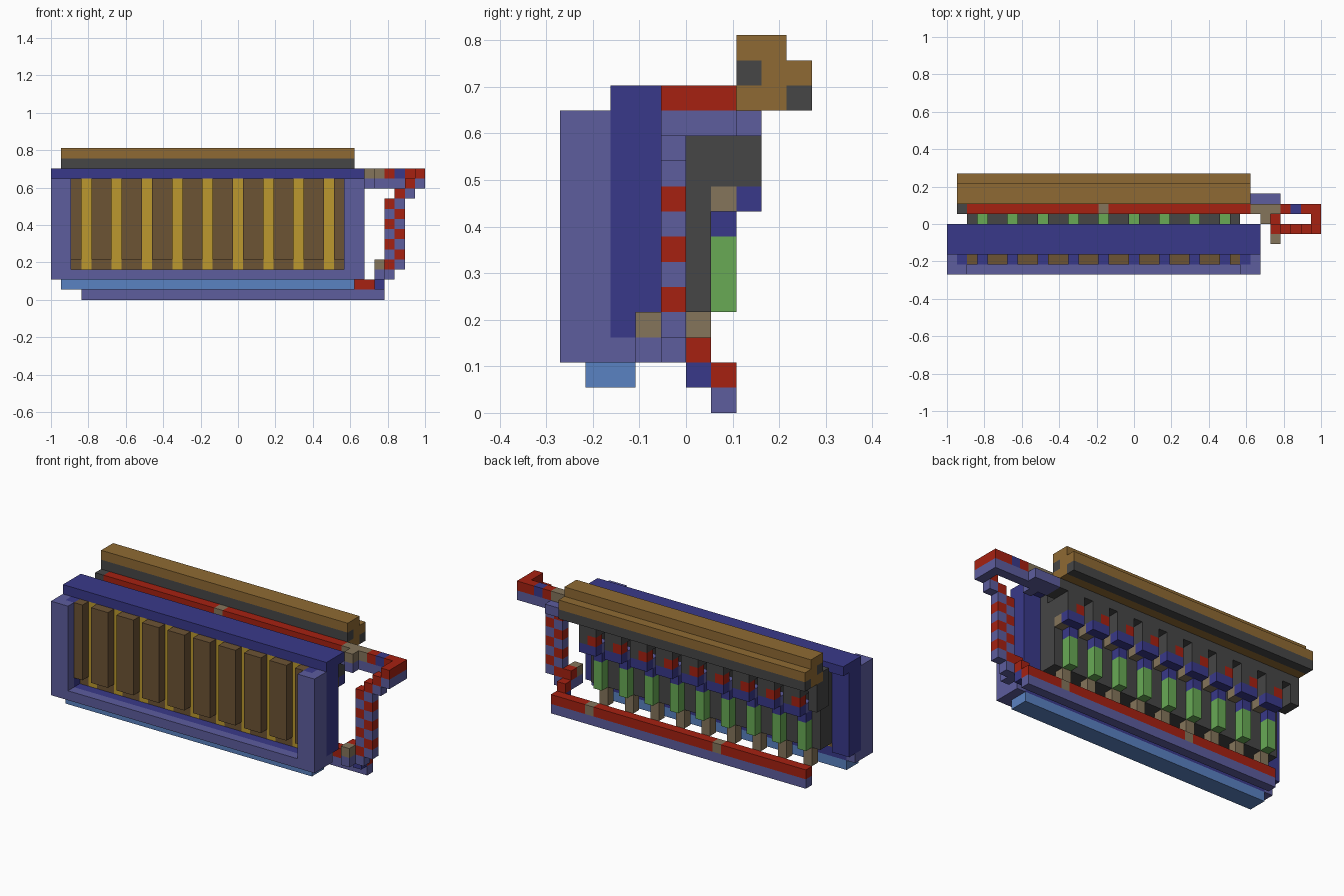
import bpy
import bmesh
from mathutils import Matrix, Vector

default_cube = bpy.data.objects.get("Cube")
if default_cube:
    bpy.data.objects.remove(default_cube, do_unlink=True)

CELL = 2 / 37
ORIGIN = Vector((-1, -5 * CELL, 0))


def linear(channel):
    value = channel / 255
    return value / 12.92 if value <= 0.04045 else ((value + 0.055) / 1.055) ** 2.4


def make_material(name, red, green, blue):
    colour = (linear(red), linear(green), linear(blue), 1)
    material = bpy.data.materials.new(name)
    material.use_nodes = True
    material.diffuse_color = colour
    shader = material.node_tree.nodes["Principled BSDF"]
    shader.inputs["Base Color"].default_value = colour
    shader.inputs["Roughness"].default_value = 0.9
    return material


slate = make_material("slate", 93, 93, 158)
navy = make_material("navy", 57, 57, 138)
red = make_material("red", 166, 33, 17)
ochre = make_material("ochre", 143, 106, 51)
grey = make_material("grey", 70, 70, 70)
taupe = make_material("taupe", 133, 117, 91)
green = make_material("green", 104, 170, 85)
sky = make_material("sky blue", 90, 130, 194)
brown = make_material("dark brown", 108, 83, 52)
gold = make_material("gold", 188, 153, 46)


def span(value):
    return value if isinstance(value, tuple) else (value, value)


def part(name, material, *boxes):
    """One object made of boxes; each box gives inclusive cell spans in x, y, z."""
    bm = bmesh.new()
    for box in boxes:
        spans = [span(value) for value in box]
        low = Vector([s[0] for s in spans])
        high = Vector([s[1] + 1 for s in spans])
        centre = ORIGIN + (low + high) * CELL / 2
        size = (high - low) * CELL
        bmesh.ops.create_cube(bm, size=1, matrix=Matrix.Translation(centre) @ Matrix.Diagonal((*size, 1)))
    mesh = bpy.data.meshes.new(name)
    bm.to_mesh(mesh)
    bm.free()
    mesh.materials.append(material)
    obj = bpy.data.objects.new(name, mesh)
    bpy.context.collection.objects.link(obj)
    return obj


slots = range(3, 28, 3)           # narrow bays
wide = range(4, 26, 3)            # first cell of each wide bay
bays = [2] + [(i, i + 1) for i in wide] + [28]

# Front frame, roof and walls
part("frame_posts", slate,
     ((0, 1), 0, (3, 11)), (0, 1, (3, 11)),
     ((29, 30), 0, (3, 11)), (30, 1, (3, 11)))
part("frame_sill", slate, ((0, 30), 0, 2), (0, (1, 2), 2), (30, (1, 2), 2))
part("floor", navy, ((1, 29), (1, 2), 2))
part("roof", navy, ((0, 30), (2, 4), 12))
part("side_walls", navy,
     ((0, 1), (2, 3), (3, 11)), ((29, 30), (2, 3), (3, 11)),
     (1, 1, (3, 11)), (29, 1, (3, 11)))
part("front_rail", sky, ((1, 29), (1, 2), 1))

# Storage bays behind the frame
part("bay_panels", brown, *[(i, 1, (4, 11)) for i in bays])
part("bay_feet", brown, *[(i, 2, (3, 11)) for i in bays])
part("bay_strips", gold, *[(i, 2, (3, 11)) for i in slots])

# Rear feeding columns
part("bay_backs", grey, ((2, 28), (3, 4), (4, 11)))
part("feed_columns", grey, *[(i, 5, (4, 10)) for i in bays])
part("green_posts", green, *[(i, (5, 6), (4, 6)) for i in slots])
part("post_feet", taupe, *[(i, 5, (2, 3)) for i in slots])

# Stepped blocks above each green post
part("post_caps", navy,
     *[(i, 6, 7) for i in slots],
     *[((i, i + 1), 7, 8) for i in slots])
part("cap_blocks", slate, *[(i, 6, 8) for i in slots])
part("cap_joints", taupe, *[(i + 1, 6, 8) for i in slots])
part("signal_blocks", red, *[(i, 7, 9) for i in slots])

# Toothed band under the top beam
part("tooth_band", grey,
     ((1, 29), (6, 7), 11),
     *[((i, i + 1), (6, 7), 10) for i in slots],
     *[(i + 1, (6, 7), 9) for i in slots],
     (1, (6, 7), (9, 10)))

# Top beam with its grey channels
part("top_beam", ochre,
     ((1, 29), (7, 8), 14), ((1, 29), (8, 9), 13), ((1, 29), (7, 8), 12))
part("beam_channels", grey, ((1, 29), 7, 13), ((1, 29), 9, 12), (1, 6, 12))
part("upper_line", red, ((2, 14), 6, 12), ((16, 29), 6, 12))
part("upper_line_joint", taupe, (15, 6, 12))

# Low rear rail
part("lower_rail", slate, ((3, 32), 6, 0))
part("lower_line", red,
     ((3, 12), 6, 1), ((14, 27), 6, 1), ((29, 32), 6, 1))
part("lower_line_joints", taupe, (13, 6, 1), (28, 6, 1))

# Link from the low rail to the tower
part("link_base", navy, (32, 5, 1))
part("link_line", red, (32, 5, 2), (32, 4, 3))
part("link_blocks", slate, (32, (3, 4), 2))
part("link_joint", taupe, (32, 3, 3))

# Zigzag tower: two columns of alternating colours
part("tower_blocks", slate,
     *[(33, 4, k) for k in range(2, 9, 2)],
     *[(34, 4, k) for k in range(3, 10, 2)],
     (35, 4, 10))
part("tower_line", red,
     *[(33, 4, k) for k in range(3, 10, 2)],
     *[(34, 4, k) for k in range(4, 11, 2)],
     (35, 4, 11))

# Bridge from the tower top back to the beam
part("bridge_blocks", slate,
     (36, (4, 6), 11), ((30, 35), 6, 11), ((30, 32), 7, 11), (31, 5, 11))
part("bridge_line", red, (36, (4, 6), 12), (35, 6, 12), (33, 6, 12))
part("bridge_marker", navy, (34, 6, 12))
part("bridge_joint", taupe, ((30, 32), 6, 12), (31, 5, 12))
